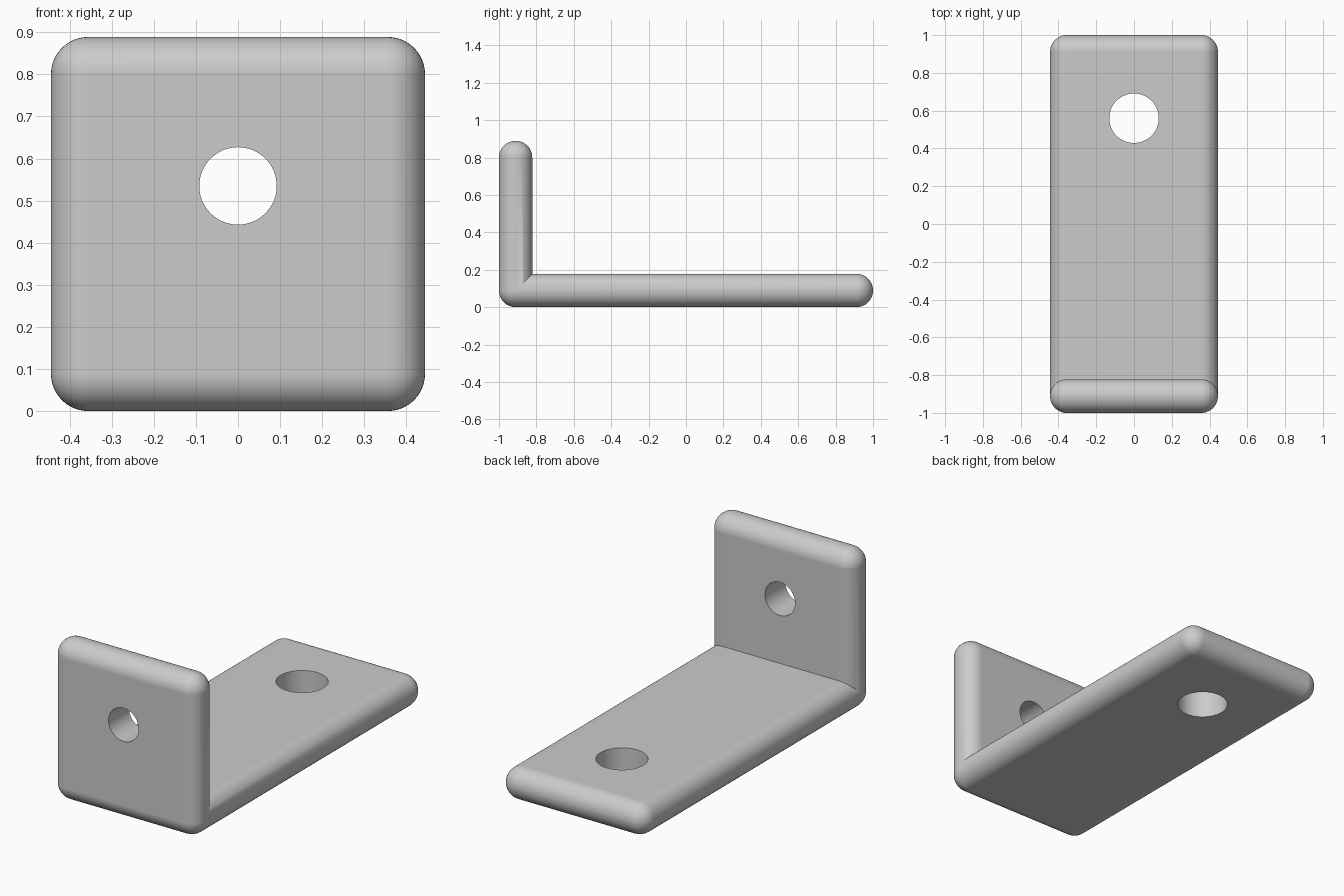
import bpy, bmesh, math
from mathutils import Vector

if "Cube" in bpy.data.objects:
    bpy.data.objects.remove(bpy.data.objects["Cube"])

WIDTH, THICK, HEIGHT, LENGTH = 0.889, 0.178, 0.889, 2.0
ROUND = 0.0885
FRONT = -LENGTH / 2

metal = bpy.data.materials.new("plain grey")
metal.use_nodes = True
GREY = (0.6, 0.6, 0.6, 1)
metal.diffuse_color = GREY
metal.node_tree.nodes["Principled BSDF"].inputs["Base Color"].default_value = GREY


def add_plate(target, size, center, keep_side):
    """Rounded slab, mitred along the diagonal of the bend."""
    bm = bmesh.new()
    bmesh.ops.create_cube(bm, size=1)
    for v in bm.verts:
        v.co = Vector(a * b for a, b in zip(v.co, size)) + Vector(center)
    bmesh.ops.bevel(bm, geom=bm.edges[:], offset=ROUND, segments=12,
                    profile=0.5, affect='EDGES', clamp_overlap=True)
    bmesh.ops.bisect_plane(bm, geom=bm.verts[:] + bm.edges[:] + bm.faces[:],
                           plane_co=(0, FRONT, 0), plane_no=(0, keep_side, -keep_side),
                           clear_inner=True, dist=1e-5)
    part = bpy.data.meshes.new("plate")
    bm.to_mesh(part)
    bm.free()
    target.from_mesh(part)
    bpy.data.meshes.remove(part)


# Base and upright plates welded into one bracket
bm = bmesh.new()
add_plate(bm, (WIDTH, LENGTH, THICK), (0, 0, THICK / 2), 1)
add_plate(bm, (WIDTH, THICK, HEIGHT), (0, FRONT + THICK / 2, HEIGHT / 2), -1)
bmesh.ops.remove_doubles(bm, verts=bm.verts[:], dist=2e-4)
bmesh.ops.recalc_face_normals(bm, faces=bm.faces[:])
mesh = bpy.data.meshes.new("angle_bracket")
bm.to_mesh(mesh)
bm.free()
mesh.materials.append(metal)
bracket = bpy.data.objects.new("angle_bracket", mesh)
bpy.context.collection.objects.link(bracket)


def drill(name, radius, center, tilt):
    """Cut a round hole through the bracket."""
    bpy.ops.mesh.primitive_cylinder_add(vertices=64, radius=radius, depth=THICK * 2,
                                        location=center, rotation=(tilt, 0, 0))
    cutter = bpy.context.object
    cutter.name = name
    cutter.hide_render = True
    cutter.data.materials.append(metal)
    mod = bracket.modifiers.new(name, 'BOOLEAN')
    mod.operation = 'DIFFERENCE'
    mod.solver = 'EXACT'
    mod.object = cutter
    bpy.ops.object.select_all(action='DESELECT')
    bracket.select_set(True)
    bpy.context.view_layer.objects.active = bracket
    bpy.ops.object.modifier_apply(modifier=name)
    bpy.data.objects.remove(cutter)


drill("base_hole", 0.131, (0, 0.56, THICK / 2), 0)
drill("upright_hole", 0.092, (0, FRONT + THICK / 2, 0.535), math.pi / 2)

# Smooth fillets with crisp hole rims and flat main faces
bpy.ops.object.shade_smooth_by_angle(angle=math.radians(35))
normals = bracket.modifiers.new("flat_faces", 'WEIGHTED_NORMAL')
normals.keep_sharp = True
